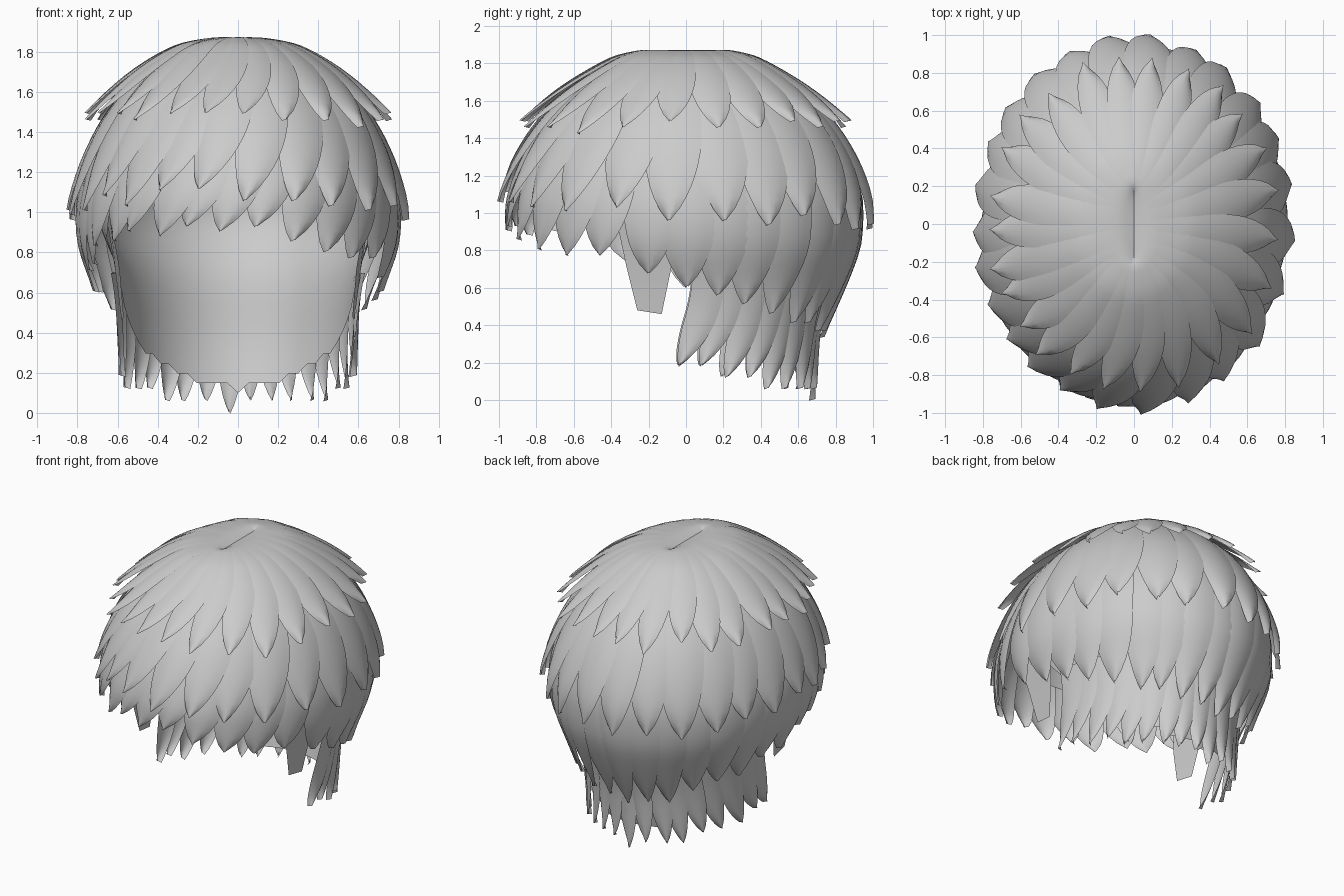
import bpy, bmesh, math, random
from mathutils import Vector

random.seed(4)
if "Cube" in bpy.data.objects:
    bpy.data.objects.remove(bpy.data.objects["Cube"])

hair = bpy.data.materials.new("hair_grey")
hair.use_nodes = True
hair.diffuse_color = (0.6, 0.6, 0.6, 1)
hair.node_tree.nodes["Principled BSDF"].inputs["Base Color"].default_value = (0.6, 0.6, 0.6, 1)

# Profiles: (x radius, y radius, height), from crown to nape
SHELL = [(0, 0, 1.85), (.09, .1, 1.87), (.28, .33, 1.82), (.47, .56, 1.69), (.63, .75, 1.5),
         (.73, .87, 1.3), (.785, .935, 1.1), (.795, .94, .95), (.77, .92, .8),
         (.69, .84, .6), (.6, .71, .33), (.56, .66, .2)]
NAPE = [(.67, .79, .9), (.61, .75, .6), (.58, .70, .35), (.55, .67, 0)]
CAP = [(0, 0, 1.8), (.26, .3, 1.77), (.44, .52, 1.64), (.59, .7, 1.45), (.68, .81, 1.2),
       (.69, .83, .95), (.6, .72, .7), (.56, .68, .35), (.52, .61, .05)]


def interp(table, x):
    """Piecewise linear lookup in (x, value) pairs."""
    for (x0, v0), (x1, v1) in zip(table, table[1:]):
        if x <= x1:
            return v0 + (v1 - v0) * max(0, x - x0) / (x1 - x0)
    return table[-1][1]


def smooth(profile):
    """Catmull-Rom resampling of a profile."""
    p = [Vector(v) for v in profile]
    p = [2 * p[0] - p[1]] + p + [2 * p[-1] - p[-2]]
    out = []
    for a, b, c, d in zip(p, p[1:], p[2:], p[3:]):
        for i in range(6):
            t = i / 6
            out.append(.5 * (2 * b + (c - a) * t + (2 * a - 5 * b + 4 * c - d) * t * t
                             + (3 * b - a - 3 * c + d) * t ** 3))
    return out + [p[-2]]


def section(profile, top, low):
    """Part of a profile between two heights, as a function of t in 0..1."""
    pts = [v for v in smooth(profile) if v.z >= low]
    first = next((i for i, v in enumerate(pts) if v.z <= top and i > 3), 0) if top < 1.85 else 0
    pts = pts[first:]
    run = [0]
    for a, b in zip(pts, pts[1:]):
        run.append(run[-1] + (b - a).length)

    def at(t):
        d = t * run[-1]
        for i in range(len(pts) - 1):
            if d <= run[i + 1] + 1e-6:
                return pts[i].lerp(pts[i + 1], (d - run[i]) / (run[i + 1] - run[i]))
        return pts[-1]
    return at


def place(r, ang, off):
    """Point around the head; the crown is drawn out into a parting line."""
    part = .17 * max(0, 1 - r.y / .6) ** 2
    keep = min(1, r.y / .3)
    return Vector(((r.x + off * keep) * math.sin(ang),
                   -(r.y + part + off * keep) * math.cos(ang), r.z + off * .25 * keep))


def finish(name, bm):
    me = bpy.data.meshes.new(name)
    bm.to_mesh(me)
    bm.free()
    me.materials.append(hair)
    for p in me.polygons:
        p.use_smooth = True
    ob = bpy.data.objects.new(name, me)
    bpy.context.collection.objects.link(ob)
    return ob


def grid(bm, rows):
    vs = [[bm.verts.new(p) for p in row] for row in rows]
    for a, b in zip(vs, vs[1:]):
        for i in range(len(a) - 1):
            bm.faces.new((a[i], b[i], b[i + 1], a[i + 1]))


def lock(bm, profile, ang, half, top, low, lift, flare, lean, taper):
    """One petal-shaped lock lying on the head."""
    at = section(profile, top, low)
    n, m = 18, 6
    rows = []
    for i in range(n + 1):
        t = i / n
        q = max(0, (t - taper) / (1 - taper))
        width = half * max(.04, (1 - q ** 2) ** .75)
        row = []
        for j in range(m + 1):
            u = 2 * j / m - 1
            off = lift + flare * t ** 3 + (.02 * (1 - u * u) + .012 * u) * t
            row.append(place(at(t), ang + u * width + lean * t * t, off))
        rows.append(row)
    grid(bm, rows)


def tier(name, profile, count, start, end, top, tips, lift, flare, fat, taper, lean):
    bm = bmesh.new()
    step = (end - start) / count
    for k in range(count):
        ang = start + (k + .5) * step
        low = interp(tips, abs(ang)) + random.uniform(-.03, .03)
        lock(bm, profile, ang + random.uniform(-.03, .03), step * fat, top, max(low, 0),
             lift + random.uniform(0, .012), flare, lean(ang), taper)
    return finish(name, bm)


def sweep(ang):
    return -.22 * max(0, math.cos(ang))


def forward(ang):
    return -.22 * math.sin(ang)


PI = math.pi
# Overlapping tiers of locks
tier("crown_locks", SHELL, 25, -PI, PI, 2, [(0, 1.43), (1.6, 1.42), (PI, 1.46)],
     .02, .07, .74, .5, sweep)
tier("middle_locks", SHELL, 25, -PI, PI, 1.8, [(0, 1.09), (1.5, .96), (PI, .88)],
     .008, .03, .74, .5, sweep)
tier("lower_locks", SHELL, 30, -PI, PI, 1.6,
     [(0, .92), (.6, .85), (1.1, .76), (1.5, .62), (1.95, .5), (2.6, .35), (PI, .32)],
     -.01, .015, .8, .6, sweep)
for side, start, end in (("left", 1.65, PI), ("right", -PI, -1.65)):
    tier(side + "_nape_locks", NAPE, 9, start, end, .9,
         [(1.7, .17), (2.1, .09), (2.5, .03), (PI, .01)], 0, .0, .72, .5, forward)

# Inner cap with an arched lower edge
EDGE = [(0, 1.2), (1.0, 1.1), (1.5, .75), (1.85, .45), (2.1, .29), (2.6, .16), (PI, .09)]
bm = bmesh.new()
columns = []
for k in range(65):
    ang = -PI + k * PI / 32
    at = section(CAP, 2, interp(EDGE, abs(ang)))
    columns.append([place(at(i / 24), ang, 0) for i in range(25)])
grid(bm, columns)
bmesh.ops.remove_doubles(bm, verts=bm.verts, dist=.0005)
finish("inner_cap", bm)

# Sideburn plates
for side, s in (("left", 1), ("right", -1)):
    bm = bmesh.new()
    grid(bm, [[(s * .64, -.38, 1), (s * .66, -.04, 1)],
              [(s * .59, -.32, .72), (s * .61, -.08, .7)],
              [(s * .57, -.26, .48), (s * .58, -.13, .46)]])
    finish(side + "_sideburn", bm)
